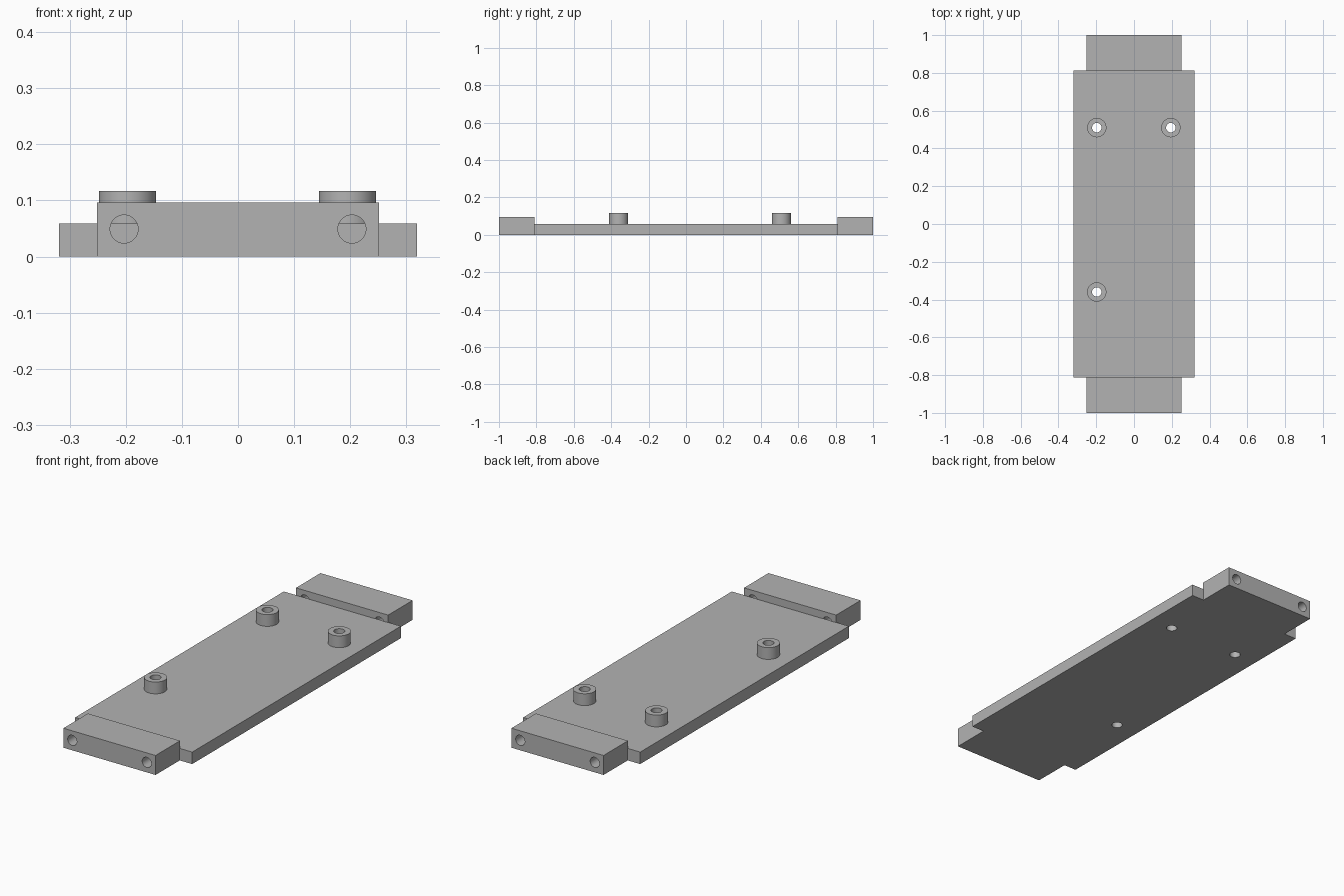
import bpy
import math

cube = bpy.data.objects.get("Cube")
if cube:
    bpy.data.objects.remove(cube, do_unlink=True)

grey = bpy.data.materials.new("plain grey")
colour = (0.45, 0.45, 0.45, 1)
grey.diffuse_color = colour
grey.use_nodes = True
grey.node_tree.nodes["Principled BSDF"].inputs["Base Color"].default_value = colour

PLATE_X, PLATE_Y, PLATE_Z = 0.319, 0.812, 0.059
BLOCK_X, BLOCK_Y, BLOCK_Z = 0.251, 0.81, 0.096
BOSS_TOP, BOSS_R, HOLE_R = 0.117, 0.051, 0.025


def box(name, x, y0, y1, z):
    bpy.ops.mesh.primitive_cube_add(size=1, location=(0, (y0 + y1) / 2, z / 2))
    ob = bpy.context.object
    ob.name = name
    ob.scale = (2 * x, y1 - y0, z)
    bpy.ops.object.transform_apply(location=True, rotation=True, scale=True)
    ob.data.materials.append(grey)
    return ob


def cylinder(name, radius, depth, location, along_y=False):
    turn = (math.pi / 2, 0, 0) if along_y else (0, 0, 0)
    bpy.ops.mesh.primitive_cylinder_add(vertices=48, radius=radius, depth=depth,
                                        location=location, rotation=turn)
    ob = bpy.context.object
    ob.name = name
    ob.data.materials.append(grey)
    return ob


def combine(target, tool, operation):
    """Apply a boolean and discard the tool object."""
    tool.hide_render = True
    mod = target.modifiers.new(operation.lower(), "BOOLEAN")
    mod.operation, mod.solver, mod.object = operation, "EXACT", tool
    bpy.context.view_layer.objects.active = target
    bpy.ops.object.modifier_apply(modifier=mod.name)
    bpy.data.objects.remove(tool, do_unlink=True)


# Base plate
plate = box("mounting_plate", PLATE_X, -PLATE_Y, PLATE_Y, PLATE_Z)

# End blocks, bored lengthwise before joining so the plate closes the lower bore
for end in (-1, 1):
    y0, y1 = sorted((end * BLOCK_Y, end))
    block = box("end_block", BLOCK_X, y0, y1, BLOCK_Z)
    for side in (-1, 1):
        bore = cylinder("block_bore", HOLE_R, 0.4,
                        (side * 0.203, end * 0.9, 0.049), along_y=True)
        combine(block, bore, "DIFFERENCE")
    combine(plate, block, "UNION")

# Three standoffs, bored through the plate
for x, y in ((-0.197, 0.51), (0.195, 0.51), (-0.197, -0.36)):
    base = PLATE_Z / 2
    boss = cylinder("standoff", BOSS_R, BOSS_TOP - base,
                    (x, y, (BOSS_TOP + base) / 2))
    combine(plate, boss, "UNION")
    hole = cylinder("standoff_hole", HOLE_R, 0.4, (x, y, 0.05))
    combine(plate, hole, "DIFFERENCE")

# Smooth the round walls, keep hard edges
bpy.ops.object.select_all(action="DESELECT")
plate.select_set(True)
bpy.context.view_layer.objects.active = plate
bpy.ops.object.shade_smooth_by_angle(angle=math.radians(30))
